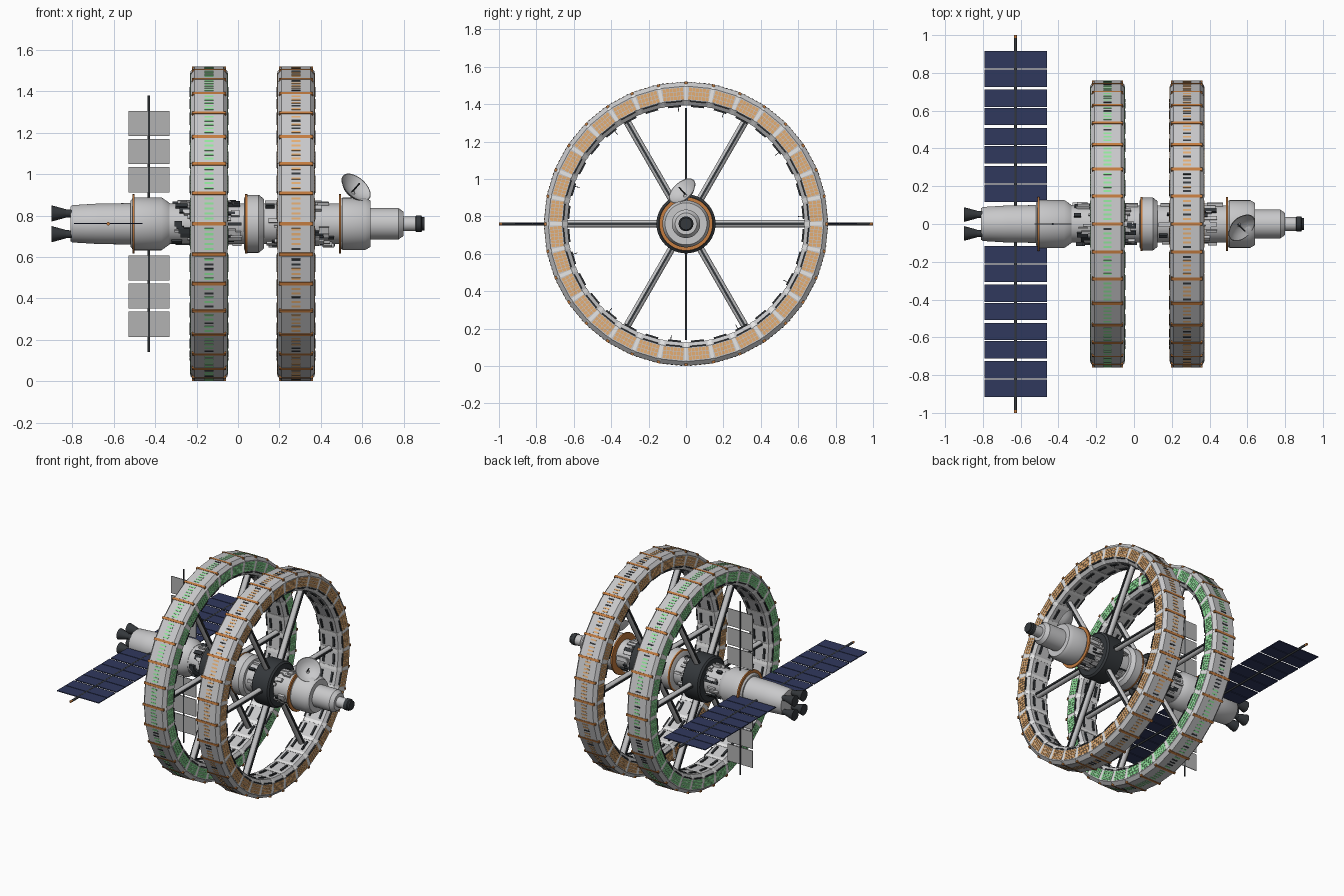
import bpy, bmesh, math, random
from mathutils import Matrix, Vector

random.seed(4)
if "Cube" in bpy.data.objects:
    bpy.data.objects.remove(bpy.data.objects["Cube"])

AXIS_Z = 0.76
BASE = Matrix.Translation((0, 0, AXIS_Z))


def material(name, *rgb):
    m = bpy.data.materials.new(name)
    m.use_nodes = True
    m.diffuse_color = (*rgb, 1)
    m.node_tree.nodes["Principled BSDF"].inputs["Base Color"].default_value = (*rgb, 1)
    return m


HULL = material("hull grey", 0.58, 0.58, 0.59)
DARK = material("dark metal", 0.035, 0.04, 0.045)
ORANGE = material("orange trim", 0.55, 0.2, 0.05)
AMBER = material("amber window", 0.78, 0.42, 0.17)
GREEN = material("green window", 0.28, 0.8, 0.33)
BLUE = material("solar blue", 0.03, 0.04, 0.11)
RADIATOR = material("radiator grey", 0.45, 0.45, 0.45)
WHITE = material("white rib", 0.92, 0.92, 0.92)


def finish(bm, name, mats, smooth=False):
    bmesh.ops.recalc_face_normals(bm, faces=bm.faces)
    me = bpy.data.meshes.new(name)
    bm.to_mesh(me)
    bm.free()
    for m in mats:
        me.materials.append(m)
    ob = bpy.data.objects.new(name, me)
    ob.matrix_world = BASE
    bpy.context.collection.objects.link(ob)
    if smooth:
        bpy.ops.object.select_all(action='DESELECT')
        ob.select_set(True)
        bpy.context.view_layer.objects.active = ob
        bpy.ops.object.shade_smooth_by_angle(angle=math.radians(35))
    return ob


def bridge(bm, a, b, mat=0):
    """Closed solid between two matching outlines."""
    va, vb = [[bm.verts.new(p) for p in loop] for loop in (a, b)]
    n = len(va)
    faces = [bm.faces.new((va[i], va[(i + 1) % n], vb[(i + 1) % n], vb[i])) for i in range(n)]
    faces += [bm.faces.new(va[::-1]), bm.faces.new(vb)]
    for f in faces:
        f.material_index = mat


def box(bm, centre, size, mat=0, m=Matrix()):
    c, (x, y, z) = Vector(centre), (s / 2 for s in size)
    loops = [[m @ (c + Vector((sx, sy, sz))) for sx, sy in ((-x, -y), (x, -y), (x, y), (-x, y))]
             for sz in (-z, z)]
    bridge(bm, *loops, mat)


def rod(bm, a, b, r1, r2=None, mat=0, sides=16):
    a, b = Vector(a), Vector(b)
    m = Matrix.Translation(a) @ (b - a).to_track_quat('Z', 'Y').to_matrix().to_4x4()
    loops = [[m @ Vector((r * math.cos(t), r * math.sin(t), h))
              for t in (math.tau * i / sides for i in range(sides))]
             for r, h in ((r1, 0), (r1 if r2 is None else r2, (b - a).length))]
    bridge(bm, *loops, mat)


def lathe(name, profile, mat, sides=48):
    """Turn (x, radius) points round the long axis."""
    bm = bmesh.new()
    rings = [[bm.verts.new((x, r * math.cos(t), r * math.sin(t)))
              for t in (math.tau * i / sides for i in range(sides))] for x, r in profile]
    for a, b in zip(rings, rings[1:]):
        for i in range(sides):
            j = (i + 1) % sides
            bm.faces.new((a[i], a[j], b[j], b[i]))
    bm.faces.new(rings[0])
    bm.faces.new(rings[-1])
    return finish(bm, name, [mat], True)


# Central body along x
lathe("engine_section", [(-.81, .083), (-.8, .09), (-.67, .098), (-.5, .1)], HULL)
lathe("rear_tank", [(-.52, .11), (-.505, .128), (-.37, .128), (-.33, .1)], HULL)
lathe("core_tube", [(-.34, .098), (.5, .098)], HULL)
lathe("middle_module", [(.03, .125), (.04, .14), (.1, .14), (.125, .12)], HULL)
lathe("forward_module", [(.49, .115), (.505, .126), (.615, .126), (.64, .112)], HULL)
lathe("forward_neck", [(.63, .076), (.775, .076), (.8, .058)], HULL)
lathe("docking_tube", [(.79, .036), (.86, .036)], HULL)
lathe("docking_port", [(.855, .03), (.86, .04), (.885, .04), (.89, .033), (.9, .033)], DARK, 16)
for name, x, r in (("rear_band", -.505, .143), ("middle_band", .04, .143), ("forward_band", .492, .143)):
    lathe(name, [(x - .005, r), (x + .005, r)], ORANGE)

# Surface equipment on the core
bm = bmesh.new()
for lo, hi, count in ((-.33, .02, 95), (.13, .48, 95)):
    for _ in range(count):
        m = Matrix.Rotation(random.uniform(0, math.tau), 4, 'X')
        length = random.uniform(.025, .09)
        x = random.uniform(lo + length / 2, hi - length / 2)
        box(bm, (x, 0, .1), (length, random.uniform(.008, .03), random.uniform(.012, .034)),
            random.choice((0, 0, 1)), m)
finish(bm, "core_equipment", [HULL, DARK])

# Engine nozzles
bm = bmesh.new()
for y in (-.05, .05):
    for z in (-.05, .05):
        rod(bm, (-.8, y, z), (-.84, y, z), .018, .02)
        rod(bm, (-.83, y, z), (-.9, y, z), .02, .039)
finish(bm, "engine_nozzles", [DARK], True)

# Habitat rings
SEGMENTS = 32
STEP = math.tau / SEGMENTS
TAPER = math.tan(STEP / 2)
SECTION = [(-.07, .756), (.07, .756), (.09, .733), (.09, .66), (.07, .632), (-.07, .632), (-.09, .66), (-.09, .733)]


def habitat_ring(side, cx, window):
    place = Matrix.Translation((cx, 0, 0))
    seg, rib, win, inner = (bmesh.new() for _ in range(4))
    for k in range(SEGMENTS):
        m = place @ Matrix.Rotation((k + .5) * STEP, 4, 'X')
        bridge(seg, *[[m @ Vector((x, s * (r * TAPER - .009), r)) for x, r in SECTION] for s in (-1, 1)])
        # windows on both flanks and on the rim
        for s in (-1, 1):
            for col in range(6):
                for row in range(3):
                    box(win, (s * .09, (col - 2.5) * .0185, .673 + row * .022), (.004, .0158, .019), 0, m)
            box(inner, (s * .09, 0, .656), (.008, .085, .008), 0, m)
            box(inner, (s * .04, 0, .63), (.014, .07, .012), 0, m)
        for i in range(5):
            box(win, (0, (i - 2) * .024, .756), (.042, .01, .004), int(random.random() < .22), m)
        if k % 3 == 0:
            rod(inner, m @ Vector((.05, .02, .64)), m @ Vector((.05, .02, .6)), .002, sides=6)
        # ribs and rim straps at the joints
        j = place @ Matrix.Rotation(k * STEP, 4, 'X')
        bridge(rib, *[[j @ Vector((x, y, r)) for x, r in SECTION] for y in (-.011, .011)])
        box(rib, (0, 0, .7535), (.166, .016, .013), 1, j)
    finish(seg, side + "_ring_segments", [HULL])
    finish(rib, side + "_ring_ribs", [WHITE, ORANGE])
    finish(win, side + "_ring_windows", [window, DARK])
    finish(inner, side + "_ring_inner_fittings", [DARK])

    # hub collar and spokes
    lathe(side + "_hub_collar", [(cx - .07, .145), (cx - .06, .158), (cx + .06, .158), (cx + .07, .145)], DARK)
    spokes = bmesh.new()
    for k in range(6):
        m = place @ Matrix.Rotation(math.radians(30 + 60 * k), 4, 'X')
        rod(spokes, m @ Vector((0, 0, .1)), m @ Vector((0, 0, .64)), .02)
        for s in (-1, 1):
            box(spokes, (s * .02, 0, .38), (.012, .012, .5), 1, m)
    finish(spokes, side + "_spokes", [HULL, DARK], True)


habitat_ring("right", -.14, GREEN)
habitat_ring("left", .28, AMBER)

# Solar wings on a mast along y
bm = bmesh.new()
rod(bm, (-.627, -.985, 0), (-.627, .985, 0), .008, mat=1)
for s in (-1, 1):
    rod(bm, (-.627, s * .98, 0), (-.627, s, 0), .008, mat=2)
    for block in range(4):
        for half in (0, 1):
            y = .163 + block * .203 + half * .097
            for dx in (-.084, .084):
                box(bm, (-.627 + dx, s * y, .002), (.163, .092, .006), 0)
finish(bm, "solar_wings", [BLUE, DARK, ORANGE])

# Radiators on a mast along z
bm = bmesh.new()
rod(bm, (-.43, 0, -.62), (-.43, 0, .62), .006, mat=1)
for s in (-1, 1):
    for k in range(3):
        for dx in (-.05, .05):
            box(bm, (-.43 + dx, 0, s * (.213 + k * .136)), (.096, .005, .122), 0)
finish(bm, "radiators", [RADIATOR, DARK])

# Dish antenna with feed and support
normal = Vector((.55, -.55, .62)).normalized()
turn = normal.to_track_quat('Z', 'Y').to_matrix().to_4x4()
dish = Matrix.Translation((.565, -.015, .17)) @ turn
bm = bmesh.new()
levels = []
for r, h in ((.012, -.03), (.04, -.024), (.065, -.01), (.085, .01), (.081, .01), (.06, -.007), (.035, -.019), (.01, -.024)):
    levels.append([bm.verts.new(dish @ Vector((r * math.cos(t), r * math.sin(t), h)))
                   for t in (math.tau * i / 32 for i in range(32))])
for a, b in zip(levels, levels[1:]):
    for i in range(32):
        bm.faces.new((a[i], a[(i + 1) % 32], b[(i + 1) % 32], b[i]))
bm.faces.new(levels[0])
bm.faces.new(levels[-1])
back = dish @ Vector((0, 0, -.026))
rod(bm, back, dish @ Vector((0, 0, .04)), .004, mat=1, sides=8)
rod(bm, (.56, 0, .11), back, .012, mat=0)
finish(bm, "dish_antenna", [HULL, DARK], True)
